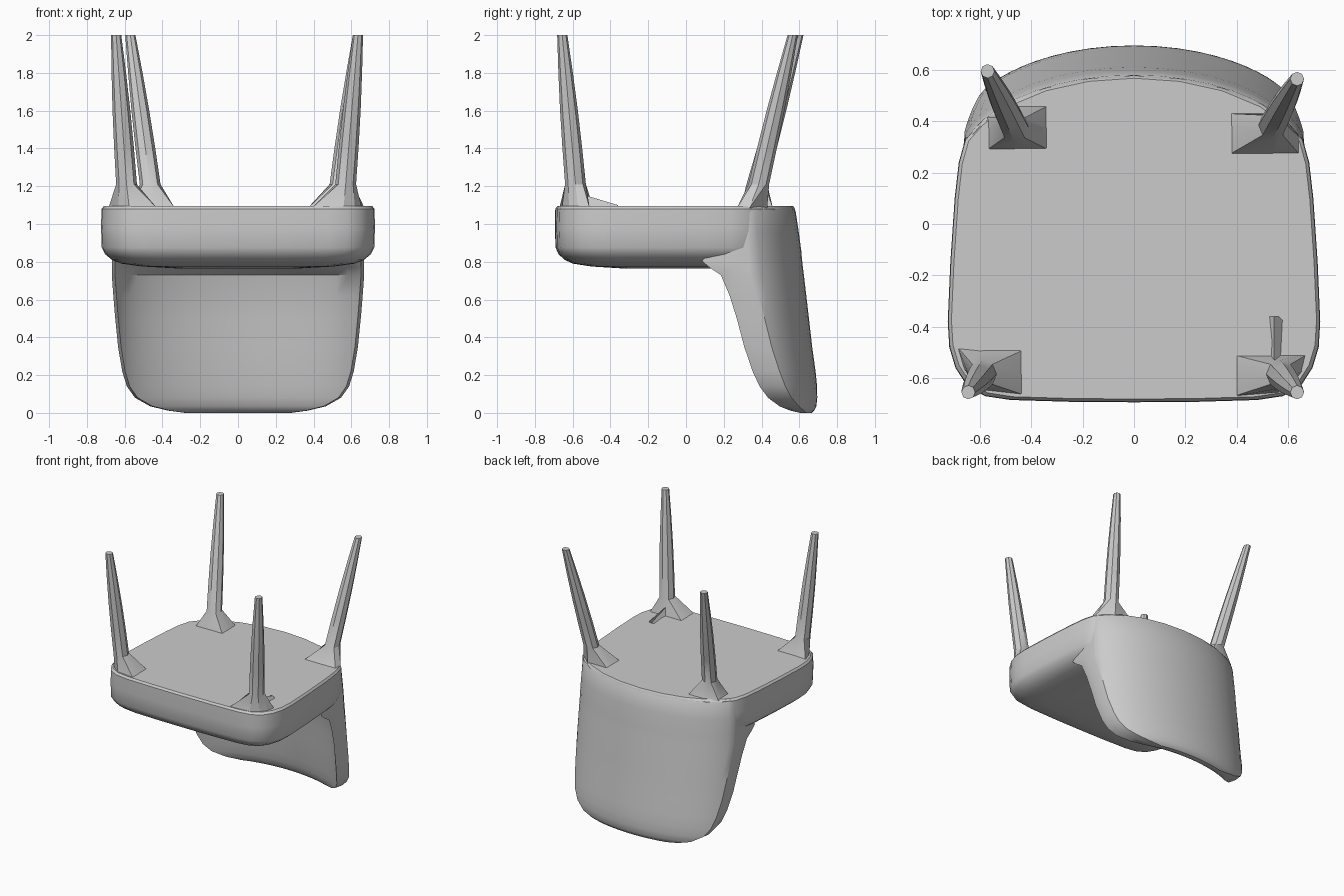
import bpy, bmesh, math
from mathutils import Vector

if "Cube" in bpy.data.objects:
    bpy.data.objects.remove(bpy.data.objects["Cube"])


def loft(name, rings, smooth=35):
    """Skin a stack of equal-length closed rings and cap both ends."""
    bm = bmesh.new()
    loops = [[bm.verts.new(p) for p in ring] for ring in rings]
    n = len(loops[0])
    for a, b in zip(loops, loops[1:]):
        for i in range(n):
            j = (i + 1) % n
            bm.faces.new((a[i], a[j], b[j], b[i]))
    bm.faces.new(loops[0])
    bm.faces.new(loops[-1])
    bmesh.ops.recalc_face_normals(bm, faces=bm.faces)
    mesh = bpy.data.meshes.new(name)
    bm.to_mesh(mesh)
    bm.free()
    obj = bpy.data.objects.new(name, mesh)
    bpy.context.collection.objects.link(obj)
    bpy.context.view_layer.objects.active = obj
    obj.select_set(True)
    if smooth:
        bpy.ops.object.shade_smooth_by_angle(angle=math.radians(smooth))
    obj.select_set(False)
    return obj


def bow(x):
    """How far the curved back wraps forward at a given x."""
    return 0.35 * (1 - math.sqrt(max(0, 1 - (x / 0.68) ** 2)))


# Seat: rounded outline, bowed at the rear, with a soft lower edge
half = [(0.25, -0.692), (0.48, -0.685), (0.58, -0.67), (0.65, -0.63), (0.695, -0.56),
        (0.719, -0.48), (0.725, -0.38), (0.715, -0.15), (0.698, 0.1), (0.682, 0.24), (0.657, 0.33)]
half += [(x, 0.58 - bow(x)) for x in (0.6, 0.5, 0.35, 0.18)]
outline = [(0, -0.694)] + half + [(0, 0.58)] + [(-x, y) for x, y in reversed(half)]
seat_levels = [(1.095, 0.98), (1.08, 0.997), (0.98, 1.0), (0.875, 0.995), (0.84, 0.97),
               (0.81, 0.92), (0.79, 0.85), (0.775, 0.7), (0.765, 0.45)]
loft("seat", [[(x * s, (y + 0.05) * s - 0.05, z) for x, y in outline] for z, s in seat_levels])

# Backrest: curved shell; each level is z, half width, rear y, thickness
back_levels = [(1.09, 0.635, 0.565, 0.12), (1.07, 0.655, 0.58, 0.13), (0.95, 0.665, 0.598, 0.15),
               (0.86, 0.667, 0.61, 0.19), (0.805, 0.667, 0.615, 0.25), (0.77, 0.668, 0.619, 0.21),
               (0.73, 0.668, 0.624, 0.155),
               (0.62, 0.66, 0.637, 0.14), (0.5, 0.65, 0.651, 0.135), (0.35, 0.635, 0.668, 0.135),
               (0.22, 0.613, 0.686, 0.135), (0.14, 0.588, 0.694, 0.13), (0.08, 0.545, 0.695, 0.12),
               (0.035, 0.465, 0.69, 0.10), (0.012, 0.37, 0.678, 0.07), (0.0, 0.28, 0.665, 0.03)]
rings = []
steps = 20
for z, w, y, t in back_levels:
    xs = [w * math.sin(math.pi * (i / steps - 0.5)) for i in range(steps + 1)]
    rear = [(x * (1 - 0.012 * (abs(x) > w * 0.99)), y - bow(x), z) for x in xs]
    front = [(x * 0.975, y - t - bow(x), z) for x in reversed(xs)]
    side = y - bow(w) - t * 0.5
    rings.append(rear + [(w, side, z)] + front + [(-w, side, z)])
loft("backrest", rings)


def on_seat(x, y):
    """Pull a foot plate point back inside the rounded seat outline."""
    s = min(1, ((x / 0.7) ** 6 + (y / 0.69) ** 6) ** (-1 / 6))
    return (x * s, min(y * s, 0.575 - bow(x)), 1.085)


# Legs: square flared foot plates blending into tapered, splayed octagons
legs = {
    "front_leg_left": ((-0.70, -0.43, -0.665, -0.49), (-0.59, -0.585), (-0.645, -0.655)),
    "front_leg_right": ((0.39, 0.67, -0.67, -0.51), (0.57, -0.585), (0.635, -0.655)),
    "back_leg_left": ((-0.57, -0.335, 0.29, 0.46), (-0.465, 0.375), (-0.57, 0.595)),
    "back_leg_right": ((0.37, 0.645, 0.27, 0.43), (0.54, 0.385), (0.635, 0.565)),
}
for name, ((x0, x1, y0, y1), base, tip) in legs.items():
    xm, ym = base
    rings = [[on_seat(*p) for p in ((x1, ym), (x1, y1), (xm, y1), (x0, y1),
                                    (x0, ym), (x0, y0), (xm, y0), (x1, y0))]]
    for k in (0, 0.25, 0.5, 0.75, 1):
        c = Vector((*base, 1.21)).lerp(Vector((*tip, 2.0)), k)
        r = 0.055 + 0.006 * math.sin(math.pi * k) - 0.028 * k
        rings.append([(c.x + r * math.cos(i * math.pi / 4), c.y + r * math.sin(i * math.pi / 4), c.z)
                      for i in range(8)])
    loft(name, rings, smooth=30)

# Small ridge running inward from the front right foot plate
loft("leg_ridge", [[(0.51, -0.36, 1.09), (0.58, -0.36, 1.09), (0.545, -0.36, 1.10)],
                   [(0.53, -0.56, 1.09), (0.57, -0.56, 1.09), (0.545, -0.56, 1.16)]], smooth=0)
